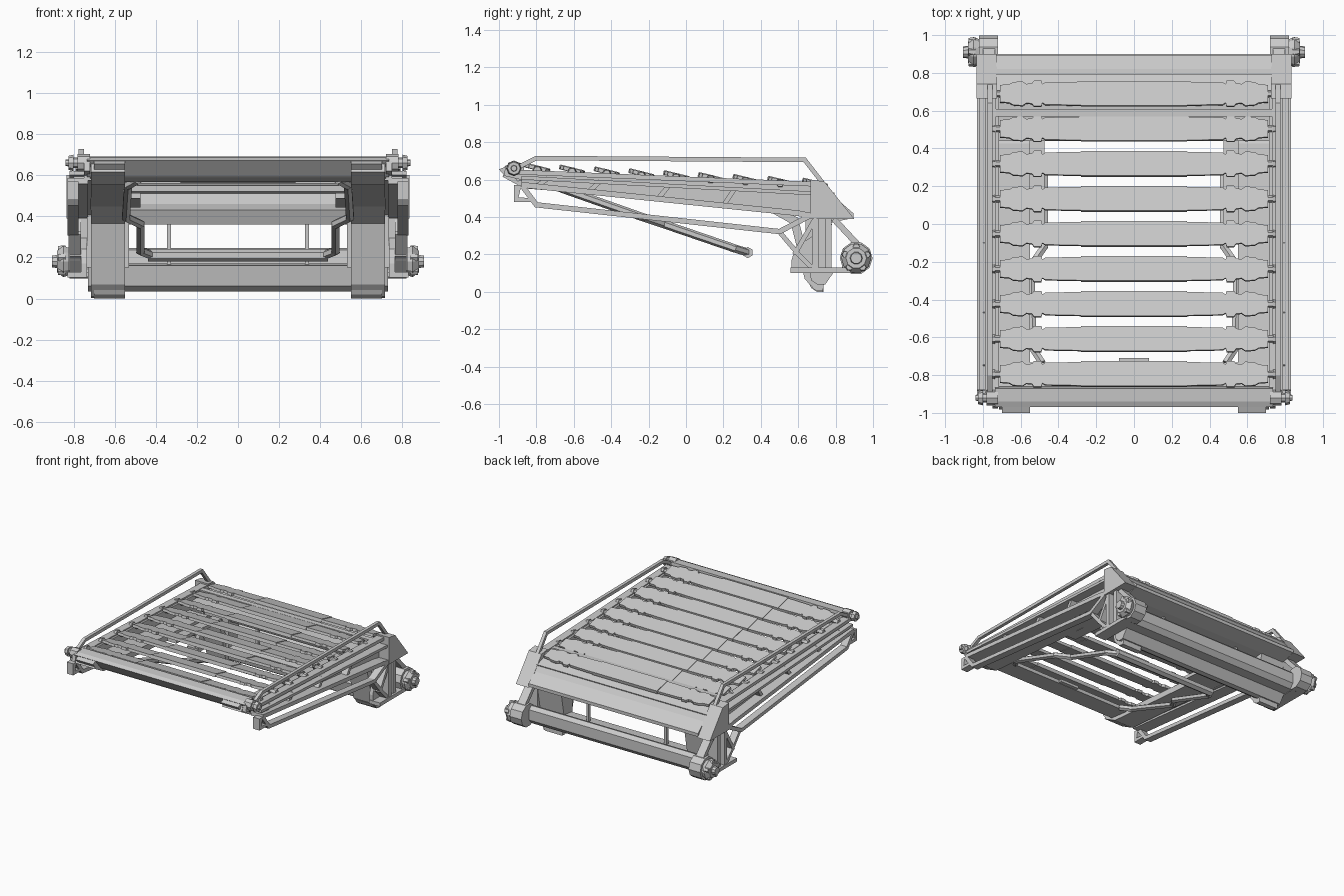
import bpy, bmesh, math
from mathutils import Vector, Matrix

if "Cube" in bpy.data.objects:
    bpy.data.objects.remove(bpy.data.objects["Cube"])


def finish(bm, name):
    bmesh.ops.remove_doubles(bm, verts=bm.verts, dist=1e-5)
    bmesh.ops.recalc_face_normals(bm, faces=bm.faces)
    me = bpy.data.meshes.new(name)
    bm.to_mesh(me)
    bm.free()
    ob = bpy.data.objects.new(name, me)
    bpy.context.collection.objects.link(ob)
    return ob


def mirror(ob):
    m = ob.modifiers.new("mirror", 'MIRROR')
    m.use_axis[0] = True
    m.merge_threshold = 1e-5
    return ob


def prism(name, yz, x0, x1, both=True):
    """Side-view profile extruded across x."""
    bm = bmesh.new()
    f = bm.faces.new([bm.verts.new((x0, y, z)) for y, z in yz])
    r = bmesh.ops.extrude_face_region(bm, geom=[f])
    bmesh.ops.translate(bm, vec=(x1 - x0, 0, 0),
                        verts=[v for v in r['geom'] if isinstance(v, bmesh.types.BMVert)])
    ob = finish(bm, name)
    return mirror(ob) if both else ob


def strip(name, path, w, x0, x1, both=True):
    """Mitred band of width w following a side-view path."""
    p = [Vector(q) for q in path]
    left, right = [], []
    for i, q in enumerate(p):
        a = (q - p[i - 1]).normalized() if i else (p[1] - q).normalized()
        b = (p[i + 1] - q).normalized() if i < len(p) - 1 else a
        n = Vector((-a.y - b.y, a.x + b.x)).normalized()
        d = n * (w / 2 / max(0.5, n.dot(Vector((-a.y, a.x)))))
        left.append(q + d)
        right.append(q - d)
    return prism(name, [tuple(q) for q in left + right[::-1]], x0, x1, both)


def tube(name, pts, r, sides=6, both=True):
    """Chain of straight bars through 3D points."""
    bm = bmesh.new()
    for a, b in zip(pts, pts[1:]):
        a, b = Vector(a), Vector(b)
        d = b - a
        m = Matrix.Translation((a + b) / 2) @ d.to_track_quat('Z', 'Y').to_matrix().to_4x4()
        bmesh.ops.create_cone(bm, cap_ends=True, segments=sides, radius1=r, radius2=r,
                              depth=d.length + r * 0.6, matrix=m)
    ob = finish(bm, name)
    return mirror(ob) if both else ob


def lathe_x(name, y, z, rings, sides=8):
    """Stepped cylinder along x; rings are (x0, x1, r0, r1)."""
    bm = bmesh.new()
    for x0, x1, r0, r1 in rings:
        m = Matrix.Translation(((x0 + x1) / 2, y, z)) @ Matrix.Rotation(math.pi / 2, 4, 'Y')
        bmesh.ops.create_cone(bm, cap_ends=True, segments=sides, radius1=r0, radius2=r1,
                              depth=x1 - x0, matrix=m)
    return mirror(finish(bm, name))


def box(name, x0, x1, y0, y1, z0, z1, both=True):
    return prism(name, [(y0, z0), (y1, z0), (y1, z1), (y0, z1)], x0, x1, both)


# Slats: stepped outline, tilted, with raised centre pad and end pegs
quarter = [(0.28, .064), (0.47, .06), (0.485, .05), (0.49, .07), (0.53, .07),
           (0.54, .055), (0.57, .052), (0.59, .066), (0.64, .062), (0.66, .05), (0.71, .046)]
half = quarter + [(x, -y) for x, y in quarter[::-1]]
outline = half + [(-x, -y) for x, y in half]
pad = [(0.28, .067), (0.28, -.067), (-0.28, -.067), (-0.28, .067)]
for i in range(9):
    yc = -0.795 + i * 0.1855
    zc = 0.661 - (yc + 0.795) * 0.054
    bm = bmesh.new()
    for poly, z0, z1 in ((outline, -0.010, 0.010), (pad, -0.012, 0.014)):
        f = bm.faces.new([bm.verts.new((x, y, z0)) for x, y in poly])
        r = bmesh.ops.extrude_face_region(bm, geom=[f])
        bmesh.ops.translate(bm, vec=(0, 0, z1 - z0),
                            verts=[v for v in r['geom'] if isinstance(v, bmesh.types.BMVert)])
    bmesh.ops.transform(bm, verts=bm.verts, matrix=Matrix.Translation((0, yc, zc)) @ Matrix.Rotation(-0.24, 4, 'X'))
    finish(bm, f"slat_{i + 1}")
    lathe_x(f"slat_peg_{i + 1}", yc, zc - 0.01, [(0.69, 0.745, .018, .018), (0.735, 0.76, .026, .02)], 6)

# Side beams: web, flanges and slanted ribs
prism("side_beam_web", [(-0.88, .645), (0.68, .575), (0.68, .40), (0.55, .42), (-0.88, .575)], 0.715, 0.75)
strip("side_beam_top", [(-0.90, .64), (0.70, .575)], 0.025, 0.73, 0.79)
strip("side_beam_middle", [(-0.88, .61), (0.70, .525)], 0.02, 0.74, 0.82)
strip("side_beam_bottom", [(-0.88, .572), (0.60, .42), (0.70, .40)], 0.03, 0.73, 0.83)
for i, y in enumerate((-0.80, -0.52, -0.15, 0.2)):
    zt, zb = 0.61 - (y + .88) * .054, 0.572 - (y + .88) * .103
    strip(f"side_beam_rib_{i + 1}", [(y, zb), (y + 0.06, zt)], 0.025, 0.74, 0.80)

# Longitudinal runners curving down into the rear feet
strip("runner_foot", [(-0.97, .635), (-0.86, .575), (0.42, .47), (0.58, .38), (0.62, .22),
                      (0.655, .08), (0.70, .03), (0.735, .025)], 0.045, 0.55, 0.715)
prism("runner_tip", [(-1.0, .655), (-0.95, .60), (-0.87, .57), (-0.87, .67), (-0.95, .675)], 0.55, 0.70)
strip("runner_inner_ledge", [(-0.08, .50), (0.48, .455)], 0.025, 0.475, 0.56)
prism("foot_pad", [(0.65, .06), (0.67, .02), (0.70, 0.0), (0.735, 0.0), (0.735, .07)], 0.55, 0.70)

# Front cross beam and throat plate
prism("front_cross_beam", [(-0.97, .672), (-0.94, .685), (-0.87, .69), (-0.86, .60), (-0.90, .59)],
      -0.735, 0.735, False)
strip("front_throat_plate", [(-0.90, .60), (-0.735, .58)], 0.025, -0.72, 0.72, False)
prism("front_throat_lug", [(-0.75, .57), (-0.71, .57), (-0.71, .59), (-0.75, .59)], -0.08, 0.08, False)

# Rear deck plate and stepped lip
strip("rear_deck_plate", [(0.44, .535), (0.70, .545), (0.79, .515)], 0.03, -0.73, 0.73, False)
prism("rear_upper_beam", [(0.77, .53), (0.79, .525), (0.82, .485), (0.895, .42), (0.895, .395),
                          (0.78, .37), (0.66, .36), (0.63, .43), (0.70, .46)], -0.73, 0.73, False)
prism("rear_deck_rib", [(0.57, .56), (0.61, .56), (0.61, .59), (0.57, .59)], -0.73, 0.73, False)

# Rear lower cross beam, hub beam, corner posts and window posts
prism("rear_lower_beam", [(0.65, .16), (0.67, .06), (0.71, .035), (0.745, .04), (0.79, .105),
                          (0.77, .15), (0.74, .17)], -0.73, 0.73, False)
prism("rear_hub_beam", [(0.77, .105), (0.87, .105), (0.90, .14), (0.90, .22), (0.875, .245),
                        (0.845, .235), (0.835, .13), (0.77, .13)], -0.74, 0.74, False)
prism("rear_inner_post", [(0.64, .15), (0.74, .15), (0.78, .36), (0.74, .50), (0.64, .50)], 0.53, 0.735)
strip("rear_window_post", [(0.72, .16), (0.72, .38)], 0.025, 0.325, 0.345)

# Rear brackets: shoulder plate, posts, base arm and braces
prism("shoulder_plate", [(0.665, .39), (0.90, .39), (0.74, .59), (0.665, .60)], 0.725, 0.835)
strip("bracket_front_post", [(0.69, .40), (0.69, .11)], 0.035, 0.735, 0.825)
strip("bracket_rear_post", [(0.76, .40), (0.76, .11)], 0.035, 0.735, 0.815)
box("bracket_web", 0.735, 0.775, 0.68, 0.77, 0.11, 0.40)
strip("bracket_base_arm", [(0.56, .115), (0.90, .115)], 0.028, 0.735, 0.83)
prism("bracket_toe_plate", [(0.565, .11), (0.68, .11), (0.68, .30), (0.585, .24), (0.565, .17)], 0.735, 0.765)
strip("bracket_toe_brace", [(0.50, .32), (0.61, .19), (0.68, .12)], 0.025, 0.765, 0.82)
strip("bracket_upper_brace", [(0.58, .20), (0.69, .39)], 0.025, 0.765, 0.82)
strip("bracket_hub_brace", [(0.79, .39), (0.93, .24)], 0.032, 0.735, 0.80)

# Rear hubs
lathe_x("rear_hub", 0.91, 0.18, [(0.72, 0.82, .088, .088), (0.81, 0.85, .065, .08),
                                 (0.85, 0.88, .08, .055), (0.87, 0.905, .035, .03)], 10)
for i in range(5):
    a = i * math.tau / 5 + 0.3
    lathe_x(f"hub_lug_{i + 1}", 0.91 + .06 * math.cos(a), 0.18 + .06 * math.sin(a),
            [(0.84, 0.875, .022, .018)], 6)

# Handrails and lower rails
strip("handrail", [(-0.92, .655), (-0.80, .715), (0.635, .705), (0.74, .57)], 0.024, 0.75, 0.775)
strip("lower_rail", [(-0.875, .565), (-0.80, .465), (0.50, .322), (0.67, .41)], 0.028, 0.775, 0.83)
prism("front_drop_plate", [(-0.92, .57), (-0.92, .48), (-0.82, .48), (-0.82, .50),
                           (-0.895, .505), (-0.88, .57)], 0.775, 0.83)

# Front pivot bolts
lathe_x("front_pivot", -0.92, 0.66, [(0.72, 0.78, .042, .042), (0.77, 0.80, .025, .025),
                                     (0.80, 0.825, .04, .034), (0.82, 0.84, .018, .015)], 8)
strip("front_pivot_cheek", [(-0.97, .645), (-0.86, .62)], 0.05, 0.72, 0.75)

# Hanging support loop under the deck
tube("support_loop_arm", [(0.49, -0.73, .575), (0.535, -0.66, .55), (0.545, -0.22, .395),
                          (0.475, -0.12, .362), (0.475, 0.26, .232), (0.42, 0.33, .21)], 0.022)
tube("support_loop_end", [(-0.43, 0.33, .21), (0.43, 0.33, .21)], 0.03, 6, False)
